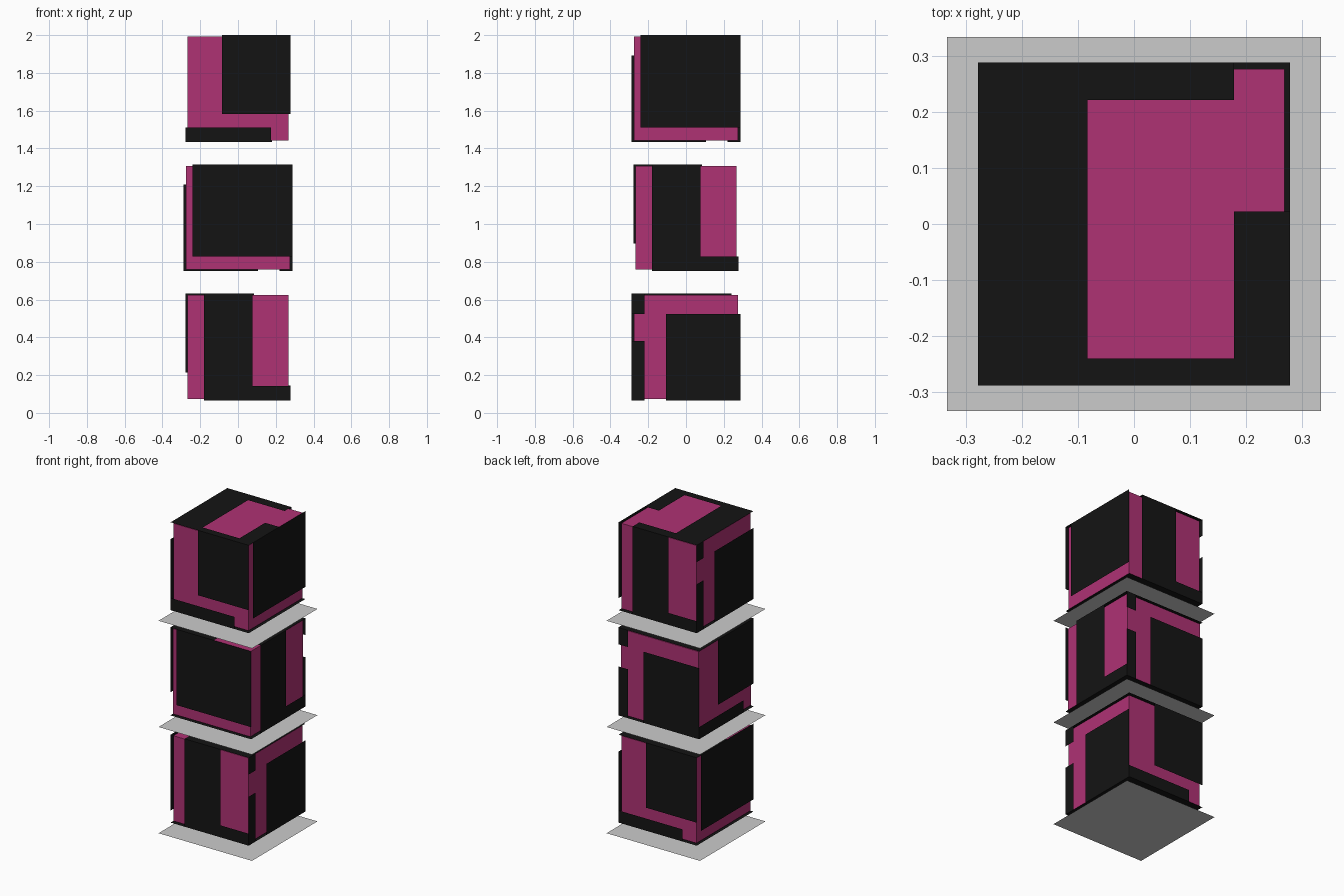
import bpy, bmesh
from math import pi
from mathutils import Matrix

if "Cube" in bpy.data.objects:
    bpy.data.objects.remove(bpy.data.objects["Cube"])

HX, HY, HZ = 0.278, 0.288, 0.283      # half size of the black outer shell
STEP, CENTRE = 0.684, 0.349           # level spacing, cube centre above its tray


def material(name, rgb):
    m = bpy.data.materials.new(name)
    m.diffuse_color = (*rgb, 1)
    m.use_nodes = True
    m.node_tree.nodes["Principled BSDF"].inputs["Base Color"].default_value = m.diffuse_color
    return m


magenta = material("magenta", (0.43, 0.032, 0.175))
black = material("black", (0.007, 0.007, 0.007))

# Black panels per side as rectangles (u0, u1, v0, v1) in that side's plane
SIDES = {
    "front": (lambda u, v: (u, -HY, v), [
        (-0.085, HX, -0.135, HZ), (-HX, 0.175, -HZ, -0.205)]),
    "back": (lambda u, v: (u, HY, v), [
        (-0.077, 0.18, -HZ, HZ), (-HX, -0.077, -HZ, -0.206)]),
    "right": (lambda u, v: (HX, u, v), [
        (-0.242, HY, -0.205, HZ)]),
    "left": (lambda u, v: (-HX, u, v), [
        (-HY, 0.107, -HZ, 0.175), (0.219, HY, -HZ, 0.032), (0.219, HY, 0.175, HZ)]),
    "top": (lambda u, v: (u, v, HZ), [
        (-HX, -0.083, -HY, HY), (-0.083, HX, -HY, -0.24),
        (0.178, HX, -0.24, 0.022), (-0.083, 0.178, 0.221, HY)]),
    "bottom": (lambda u, v: (u, v, -HZ), [
        (-HX, -0.083, -HY, HY), (-0.083, HX, -HY, -0.24),
        (0.178, HX, -0.24, HY), (-0.083, 0.178, 0.221, HY)]),
}
FLIPPED = {"back", "left", "bottom"}


def add_object(name, bm, matrix, mat=None):
    mesh = bpy.data.meshes.new(name)
    bm.to_mesh(mesh)
    bm.free()
    if mat:
        mesh.materials.append(mat)
    ob = bpy.data.objects.new(name, mesh)
    ob.matrix_world = matrix
    bpy.context.collection.objects.link(ob)


for level in range(3):
    # Each lower cube is the one above turned a quarter clockwise
    turn = Matrix.Rotation(-pi / 2 * (2 - level), 4, 'Z')
    base = Matrix.Translation((0, 0, STEP * level))
    place = Matrix.Translation((0, 0, STEP * level + CENTRE)) @ turn

    # Thin grey tray
    bm = bmesh.new()
    bmesh.ops.create_grid(bm, x_segments=1, y_segments=1, size=0.333)
    add_object(f"tray_{level + 1}", bm, base)

    # Magenta inner cube
    bm = bmesh.new()
    bmesh.ops.create_cube(bm, size=1, matrix=Matrix.Diagonal((0.536, 0.552, 0.549, 1)))
    add_object(f"inner_cube_{level + 1}", bm, place, magenta)

    # Black sheet panels floating just outside the cube
    for side, (to_3d, rects) in SIDES.items():
        bm = bmesh.new()
        for u0, u1, v0, v1 in rects:
            loop = [(u0, v0), (u1, v0), (u1, v1), (u0, v1)]
            if side in FLIPPED:
                loop.reverse()
            bm.faces.new([bm.verts.new(to_3d(u, v)) for u, v in loop])
        add_object(f"{side}_panels_{level + 1}", bm, place, black)
